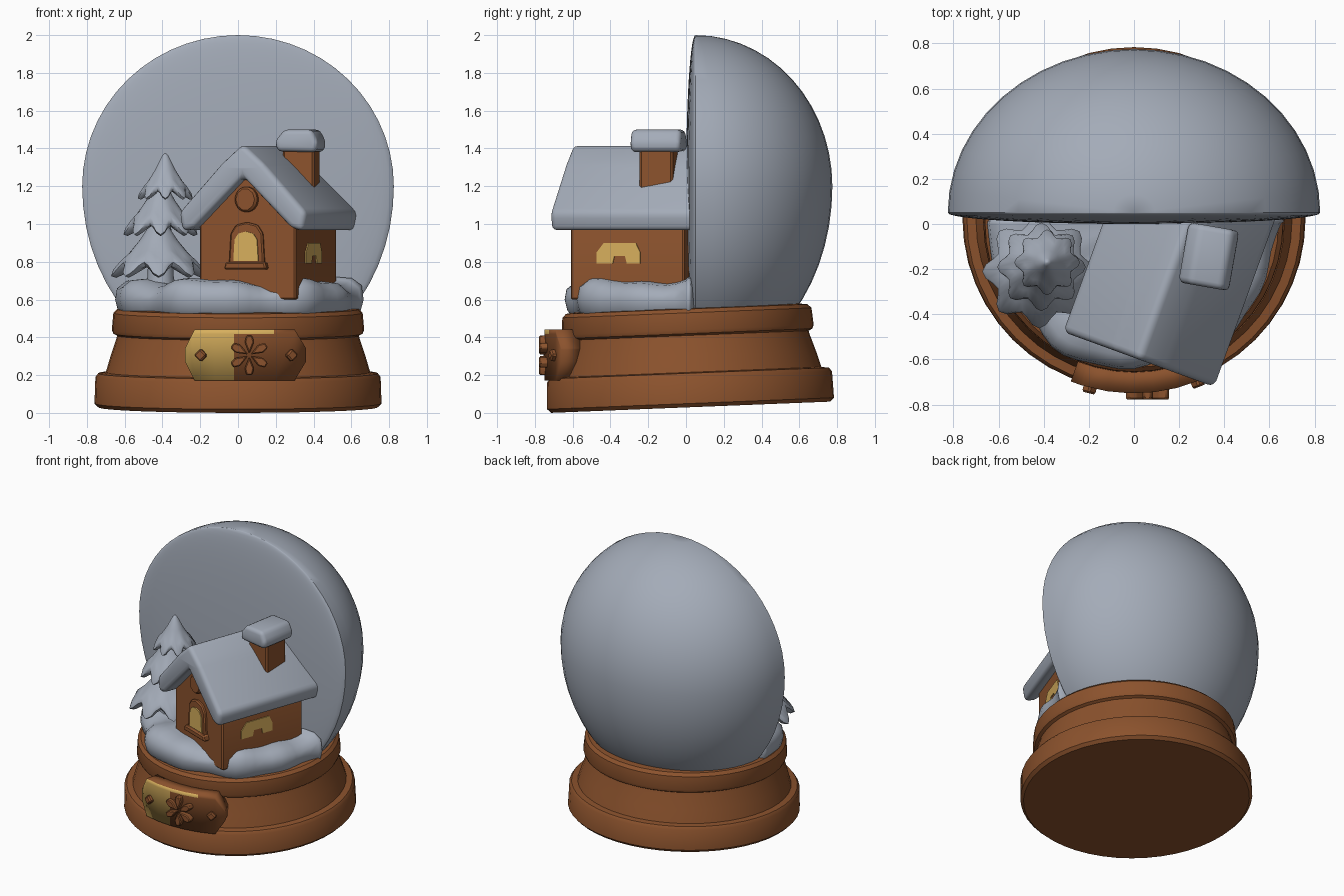
import bpy, bmesh, math
from math import sin, cos, pi, radians
from mathutils import Matrix, Vector

cube = bpy.data.objects.get("Cube")
if cube:
    bpy.data.objects.remove(cube)


def material(name, color):
    m = bpy.data.materials.new(name)
    m.use_nodes = True
    m.diffuse_color = (*color, 1)
    bsdf = next(n for n in m.node_tree.nodes if n.type == 'BSDF_PRINCIPLED')
    bsdf.inputs["Base Color"].default_value = (*color, 1)
    return m


snow = material("snow_grey", (0.37, 0.41, 0.48))
wood = material("wood_brown", (0.26, 0.085, 0.026))
gold = material("warm_gold", (0.68, 0.43, 0.11))


def finish(name, bm, mats, matrix=Matrix(), angle=35):
    bmesh.ops.recalc_face_normals(bm, faces=bm.faces)
    mesh = bpy.data.meshes.new(name)
    bm.to_mesh(mesh)
    bm.free()
    ob = bpy.data.objects.new(name, mesh)
    bpy.context.collection.objects.link(ob)
    for m in mats:
        mesh.materials.append(m)
    ob.matrix_world = matrix
    for o in bpy.context.selected_objects:
        o.select_set(False)
    ob.select_set(True)
    bpy.context.view_layer.objects.active = ob
    bpy.ops.object.shade_smooth_by_angle(angle=radians(angle))
    return ob


def prism(name, pts, y0, y1, mat, matrix=Matrix(), bevel=0, segs=3, angle=35):
    """Extrude an (x, z) outline from y0 to y1."""
    bm = bmesh.new()
    face = bm.faces.new([bm.verts.new((x, y0, z)) for x, z in pts])
    out = bmesh.ops.extrude_face_region(bm, geom=[face])["geom"]
    for v in out:
        if isinstance(v, bmesh.types.BMVert):
            v.co.y = y1
    bmesh.ops.recalc_face_normals(bm, faces=bm.faces)
    if bevel:
        bmesh.ops.bevel(bm, geom=bm.edges[:], offset=bevel, segments=segs,
                        profile=0.5, affect='EDGES', clamp_overlap=True)
    return finish(name, bm, [mat], matrix, angle)


def lathe(name, profile, mat, matrix=Matrix(), segs=48, shape=None, angle=35):
    """Revolve (r, z) points about z; shape(r, z, a) may alter each point."""
    bm = bmesh.new()
    rings = []
    for r, z in profile:
        ring = []
        for i in range(segs):
            a = 2 * pi * i / segs
            rr, zz = shape(r, z, a) if shape else (r, z)
            ring.append(bm.verts.new((rr * cos(a), rr * sin(a), zz)))
        rings.append(ring)
    for lo, hi in zip(rings, rings[1:]):
        for i in range(segs):
            j = (i + 1) % segs
            bm.faces.new((lo[i], lo[j], hi[j], hi[i]))
    bm.faces.new(rings[0])
    bm.faces.new(rings[-1])
    return finish(name, bm, [mat], matrix, angle)


# Stepped wooden base, tipped slightly forward
base_at = Matrix.Translation((0, 0.025, 0.03)) @ Matrix.Rotation(radians(2.3), 4, 'X')
lathe("base", [(0.74, 0), (0.76, 0.02), (0.755, 0.16), (0.74, 0.18), (0.70, 0.185),
               (0.675, 0.27), (0.645, 0.36), (0.64, 0.38), (0.66, 0.39), (0.668, 0.41),
               (0.66, 0.5), (0.64, 0.52), (0.60, 0.525)], wood, base_at)

# Half globe with a slightly bulging front
bm = bmesh.new()
bmesh.ops.create_uvsphere(bm, u_segments=48, v_segments=28, radius=1)
for v in bm.verts:
    x, y, z = v.co
    v.co = (0.825 * x, 0.05 + y * (0.725 if y > 0 else 0.05), 1.2 + z * (0.8 if z > 0 else 0.96))
finish("globe", bm, [snow])


# Lumpy snow bank filling the front of the base
def drift(r, z, a):
    k = r / 0.62
    lump = 0.018 * sin(6 * a + 0.6) + 0.012 * sin(11 * a)
    return r + lump * k, z + (0.9 * lump * k if z > 0.6 else 0)


bank = lathe("snow_bank", [(0.58, 0.49), (0.625, 0.54), (0.64, 0.60), (0.63, 0.65),
                           (0.58, 0.69), (0.5, 0.70), (0.35, 0.69), (0.1, 0.69)],
             snow, shape=drift, segs=64, angle=60)
for v in bank.data.vertices:
    if v.co.y > 0:
        v.co.y *= 0.2

# House: walls and snowy roof
house = Matrix.Translation((0.05, -0.52, 0)) @ Matrix.Rotation(radians(-20), 4, 'Z')
prism("house_walls", [(-0.27, 0.6), (0.27, 0.6), (0.27, 1.02), (0, 1.30), (-0.27, 1.02)],
      0, 0.64, wood, house, 0.008, 1)
prism("roof", [(0, 1.425), (0.12, 1.32), (0.36, 1.06), (0.34, 0.96), (0.27, 0.98),
               (0, 1.25), (-0.27, 0.98), (-0.34, 0.96), (-0.36, 1.06), (-0.12, 1.32)],
      -0.085, 0.74, snow, house, 0.03, 3, 60)

# Front window, sill and attic ornament


def arch(half, z0, z1):
    return [(-half, z0), (half, z0), (half * 0.9, z1 - half * 0.6), (half * 0.6, z1 - half * 0.15),
            (0, z1), (-half * 0.6, z1 - half * 0.15), (-half * 0.9, z1 - half * 0.6)]


prism("window_frame", arch(0.10, 0.78, 1.01), -0.02, 0.05, wood, house, 0.008, 1)
prism("window_pane", arch(0.07, 0.805, 0.96), -0.027, 0, gold, house)
prism("window_sill", [(-0.12, 0.76), (0.12, 0.76), (0.11, 0.80), (-0.11, 0.80)],
      -0.04, 0.05, wood, house, 0.008, 1)
attic = [(0.065 * cos(2 * pi * i / 10), 1.13 + 0.07 * sin(2 * pi * i / 10)) for i in range(10)]
prism("attic_ornament", attic, -0.035, 0.05, wood, house, 0.012, 1)

# Lit windows on both side walls
pane = [(0.15, 0.79), (0.24, 0.79), (0.25, 0.83), (0.31, 0.83), (0.32, 0.79),
        (0.395, 0.79), (0.395, 0.85), (0.37, 0.90), (0.19, 0.90), (0.15, 0.85)]
for side, s in (("left", 1), ("right", -1)):
    prism(side + "_window", [(s * y, z) for y, z in pane], -0.276, -0.267, gold,
          house @ Matrix.Rotation(s * pi / 2, 4, 'Z'))

# Chimney with a snow cap
chimney = Matrix.Translation((0.335, -0.145, 0)) @ Matrix.Rotation(radians(-10), 4, 'Z')
prism("chimney", [(-0.085, 1.05), (0.085, 1.05), (0.085, 1.4), (-0.085, 1.4)],
      -0.09, 0.09, wood, chimney, 0.012, 1)
prism("chimney_snow", [(-0.11, 1.385), (0.10, 1.38), (0.115, 1.43), (0.08, 1.5),
                       (-0.07, 1.5), (-0.12, 1.44)], -0.135, 0.135, snow, chimney, 0.035, 3, 60)


# Snow-laden tree of three scalloped tiers
def tier(name, x, y, low, high, radius):
    h = high - low

    def lobes(r, z, a):
        k = r / radius
        w = cos(8 * a) * k
        return r * (1 + 0.12 * w), z - 0.12 * h * w * k

    lathe(name, [(radius * r, low + h * z) for r, z in
                 ((0.02, 1), (0.13, 0.94), (0.42, 0.62), (0.72, 0.36), (0.96, 0.2),
                  (1, 0.1), (0.9, 0.05), (0.4, 0.16))],
          snow, Matrix.Translation((x, y, 0)), 48, lobes, 50)


tier("tree_bottom", -0.42, -0.21, 0.73, 1.04, 0.225)
tier("tree_middle", -0.41, -0.19, 0.95, 1.24, 0.175)
tier("tree_top", -0.385, -0.17, 1.14, 1.375, 0.13)
lathe("tree_trunk", [(0.09, 0.6), (0.07, 0.72), (0.05, 1.1)], snow,
      Matrix.Translation((-0.41, -0.19, 0)), 12)


# Curved plaque on the front of the base
def front_y(x):
    return 0.025 - math.sqrt(0.775 ** 2 - x * x)


bm = bmesh.new()
columns = [-0.28, -0.23, -0.12, -0.02, 0.09, 0.19, 0.30, 0.36]
grid = []
for x in columns:
    h = 0.035 if x in (columns[0], columns[-1]) else 0.135
    grid.append([bm.verts.new((x, front_y(x), 0.307 + f * h)) for f in (-1, 0.82, 1)])
for i in range(len(columns) - 1):
    for j in range(2):
        f = bm.faces.new((grid[i][j], grid[i + 1][j], grid[i + 1][j + 1], grid[i][j + 1]))
        right = columns[i + 1]
        f.material_index = 0 if right < 0 or (j == 1 and right < 0.2) else 1
plaque = finish("plaque", bm, [gold, wood])
# Face the sheet outward, then thicken it towards the base with a wooden edge
if plaque.data.polygons[0].normal.y > 0:
    plaque.data.flip_normals()
solid = plaque.modifiers.new("thickness", 'SOLIDIFY')
solid.thickness = 0.12
solid.offset = -1
solid.material_offset = 1
solid.material_offset_rim = 1

# Snowflake and studs on the plaque
for i in range(6):
    at = Matrix.Translation((0.06, front_y(0.06), 0.305)) @ Matrix.Rotation(i * pi / 3, 4, 'Y')
    prism(f"snowflake_petal_{i + 1}", [(0, 0.008), (0.025, 0.07), (0.015, 0.105),
                                       (-0.015, 0.105), (-0.025, 0.07)],
          -0.03, 0.03, wood, at, 0.006, 1)
for side, x in (("right", -0.195), ("left", 0.28)):
    at = Matrix.Translation((x, front_y(x), 0.305)) @ Matrix.Rotation(math.asin(x / 0.775), 4, 'Z')
    prism(side + "_stud", [(0, 0.035), (0.035, 0), (0, -0.035), (-0.035, 0)],
          -0.025, 0.03, wood, at, 0.008, 1)
